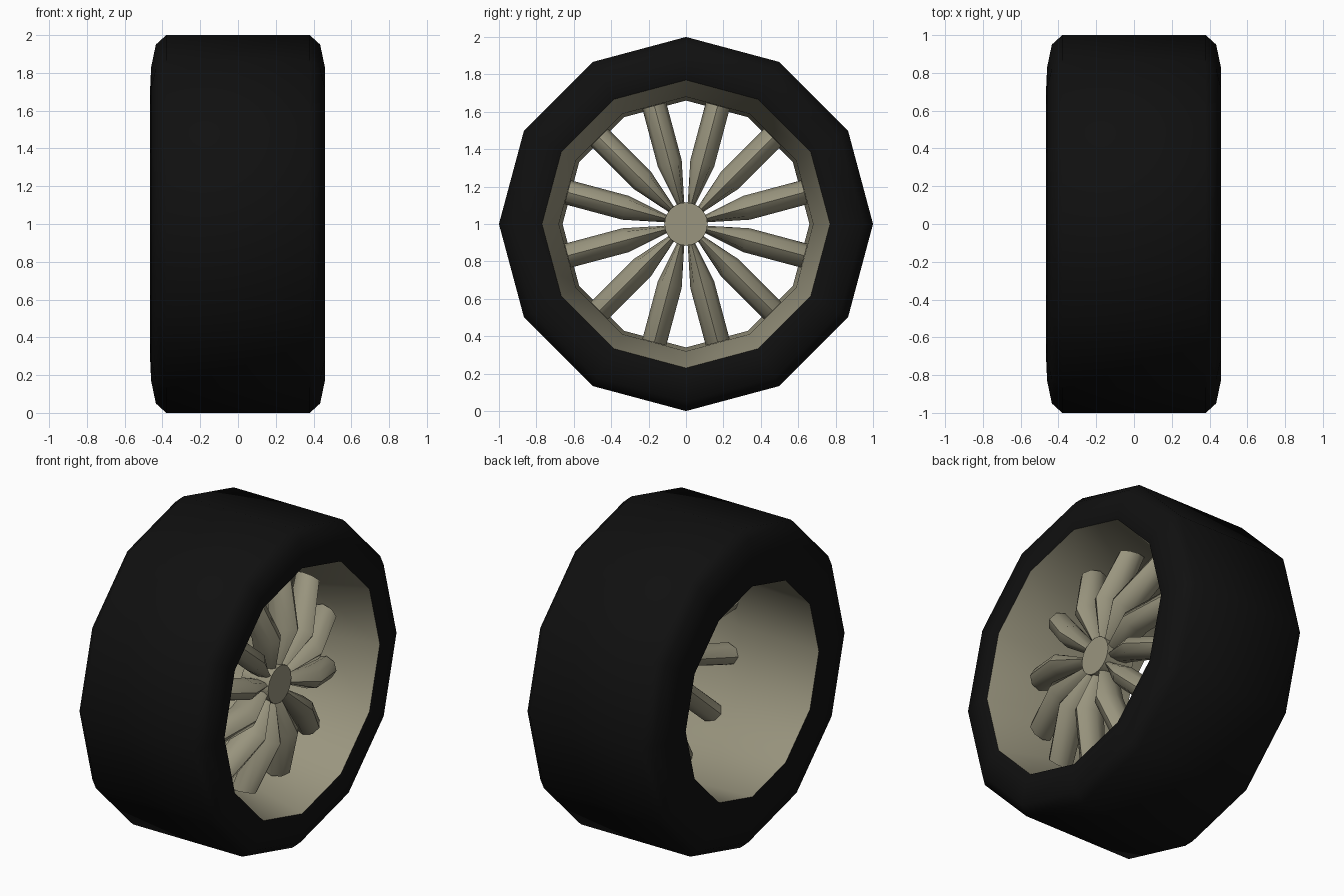
import bpy, bmesh
from math import sin, cos, pi, radians

cube = bpy.data.objects.get("Cube")
if cube:
    bpy.data.objects.remove(cube, do_unlink=True)

SIDES = 12


def material(name, color):
    m = bpy.data.materials.new(name)
    m.diffuse_color = (*color, 1)
    m.use_nodes = True
    m.node_tree.nodes["Principled BSDF"].inputs["Base Color"].default_value = (*color, 1)
    return m


def finish(bm, name, mat, angle):
    mesh = bpy.data.meshes.new(name)
    bm.to_mesh(mesh)
    bm.free()
    mesh.materials.append(mat)
    ob = bpy.data.objects.new(name, mesh)
    bpy.context.collection.objects.link(ob)
    bpy.ops.object.select_all(action='DESELECT')
    ob.select_set(True)
    bpy.context.view_layer.objects.active = ob
    bpy.ops.object.shade_smooth_by_angle(angle=radians(angle))
    return ob


def polar(bm, x, r, t, side=0.0):
    """Vertex at radius r and angle t around the axle, shifted sideways."""
    return bm.verts.new((x, r * cos(t) - side * sin(t), 1 + r * sin(t) + side * cos(t)))


def bridge(bm, a, b):
    n = len(a)
    for j in range(n):
        k = (j + 1) % n
        bm.faces.new((a[j], a[k], b[k], b[j]))


def lathe(name, profile, mat, angle, sides=SIDES, caps=False):
    bm = bmesh.new()
    rings = [[polar(bm, x, r, 2 * pi * j / sides) for j in range(sides)] for x, r in profile]
    for a, b in zip(rings, rings[1:]):
        bridge(bm, a, b)
    if caps:
        bm.faces.new(rings[0])
        bm.faces.new(rings[-1])
        bmesh.ops.recalc_face_normals(bm, faces=bm.faces)
    return finish(bm, name, mat, angle)


rubber = material("black rubber", (0.005, 0.005, 0.005))
metal = material("warm grey metal", (0.32, 0.30, 0.21))

# Tyre shell, from the inner sidewall across the tread to the outer sidewall
lathe("tyre", [(-0.46, 0.66), (-0.465, 0.72), (-0.46, 0.83), (-0.435, 0.95), (-0.38, 1.0),
               (0.38, 1.0), (0.435, 0.95), (0.46, 0.83), (0.445, 0.77)], rubber, 60)

# Rim barrel, flared toward the outer side
lathe("rim", [(0.445, 0.77), (0.10, 0.68), (-0.46, 0.66)], metal, 60)

# Hub
lathe("hub", [(0.10, 0.115), (0.29, 0.115)], metal, 40, sides=24, caps=True)

# Spokes: oval sections (radius, half width, back x, front x) lofted outward
SECTIONS = [(0.06, 0.015, 0.13, 0.27), (0.12, 0.022, 0.13, 0.285),
            (0.335, 0.066, 0.16, 0.355), (0.655, 0.066, 0.08, 0.24)]
bm = bmesh.new()
for i in range(SIDES):
    t = 2 * pi * (i + 0.5) / SIDES
    rings = []
    for r, w, back, front in SECTIONS:
        mid, half = (back + front) / 2, (front - back) / 2
        rings.append([polar(bm, mid + half * cos(a), r, t, w * sin(a))
                      for a in (2 * pi * j / 8 for j in range(8))])
    for a, b in zip(rings, rings[1:]):
        bridge(bm, a, b)
    bm.faces.new(rings[0])
    bm.faces.new(rings[-1])
bmesh.ops.recalc_face_normals(bm, faces=bm.faces)
finish(bm, "spokes", metal, 50)
